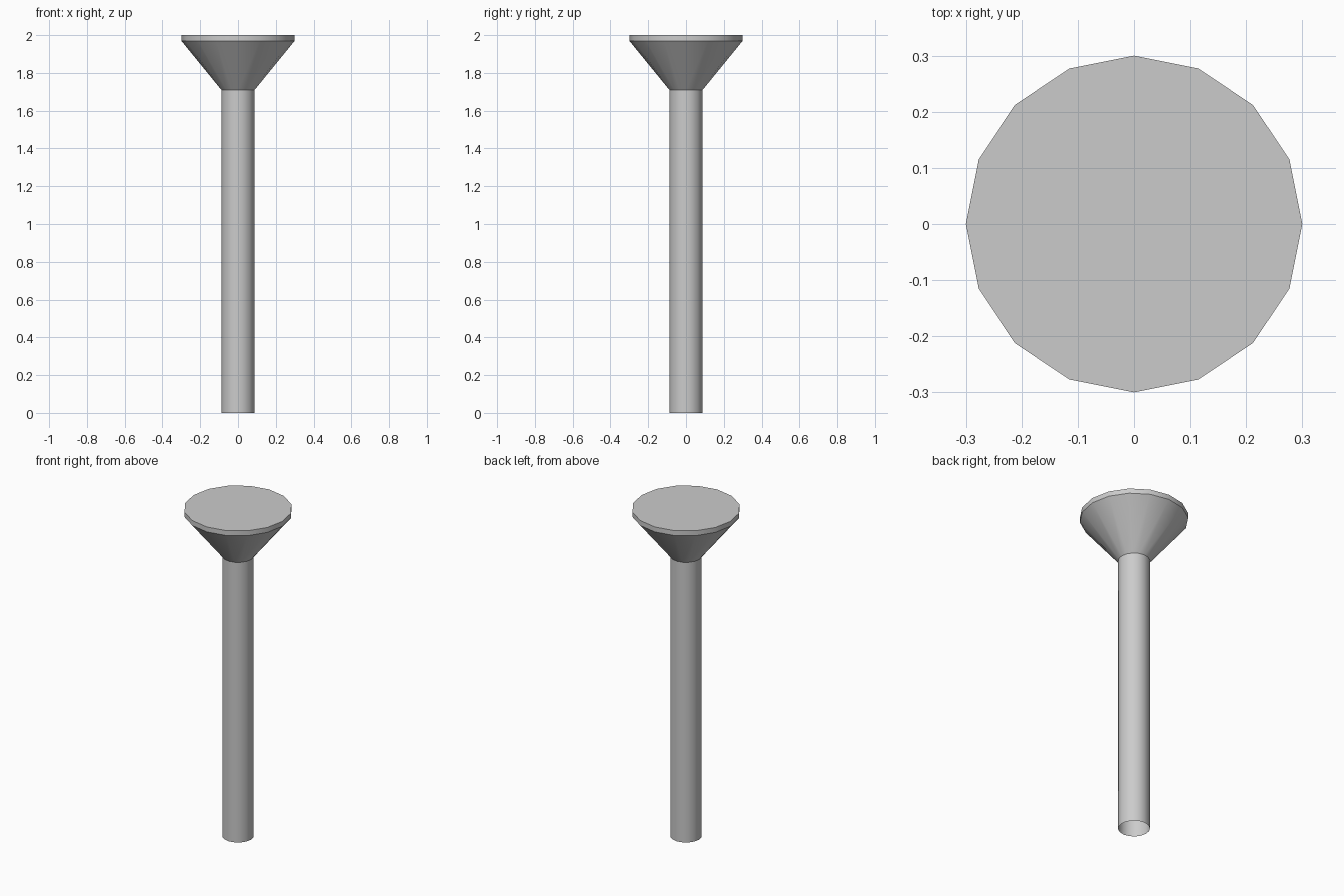
import bpy, bmesh
from math import cos, sin, pi

if "Cube" in bpy.data.objects:
    bpy.data.objects.remove(bpy.data.objects["Cube"])

SIDES = 16
# Outline (radius, height): open shaft foot, flared head, thin rim
PROFILE = [(0.088, 0.0), (0.088, 1.71), (0.30, 1.97), (0.30, 2.0)]

bm = bmesh.new()
rings = [[bm.verts.new((r * cos(2 * pi * i / SIDES), r * sin(2 * pi * i / SIDES), z))
          for i in range(SIDES)] for r, z in PROFILE]

# Side walls between neighbouring rings
for low, high in zip(rings, rings[1:]):
    for i in range(SIDES):
        j = (i + 1) % SIDES
        bm.faces.new((low[i], low[j], high[j], high[i]))

# Flat top of the head; the foot of the shaft stays open
bm.faces.new(rings[-1])

mesh = bpy.data.meshes.new("countersunk_pin")
bm.to_mesh(mesh)
bm.free()
pin = bpy.data.objects.new("countersunk_pin", mesh)
bpy.context.collection.objects.link(pin)

# Round sides smooth, keep the edges between sections sharp
bpy.context.view_layer.objects.active = pin
pin.select_set(True)
bpy.ops.object.shade_smooth_by_angle(angle=pi / 6)
